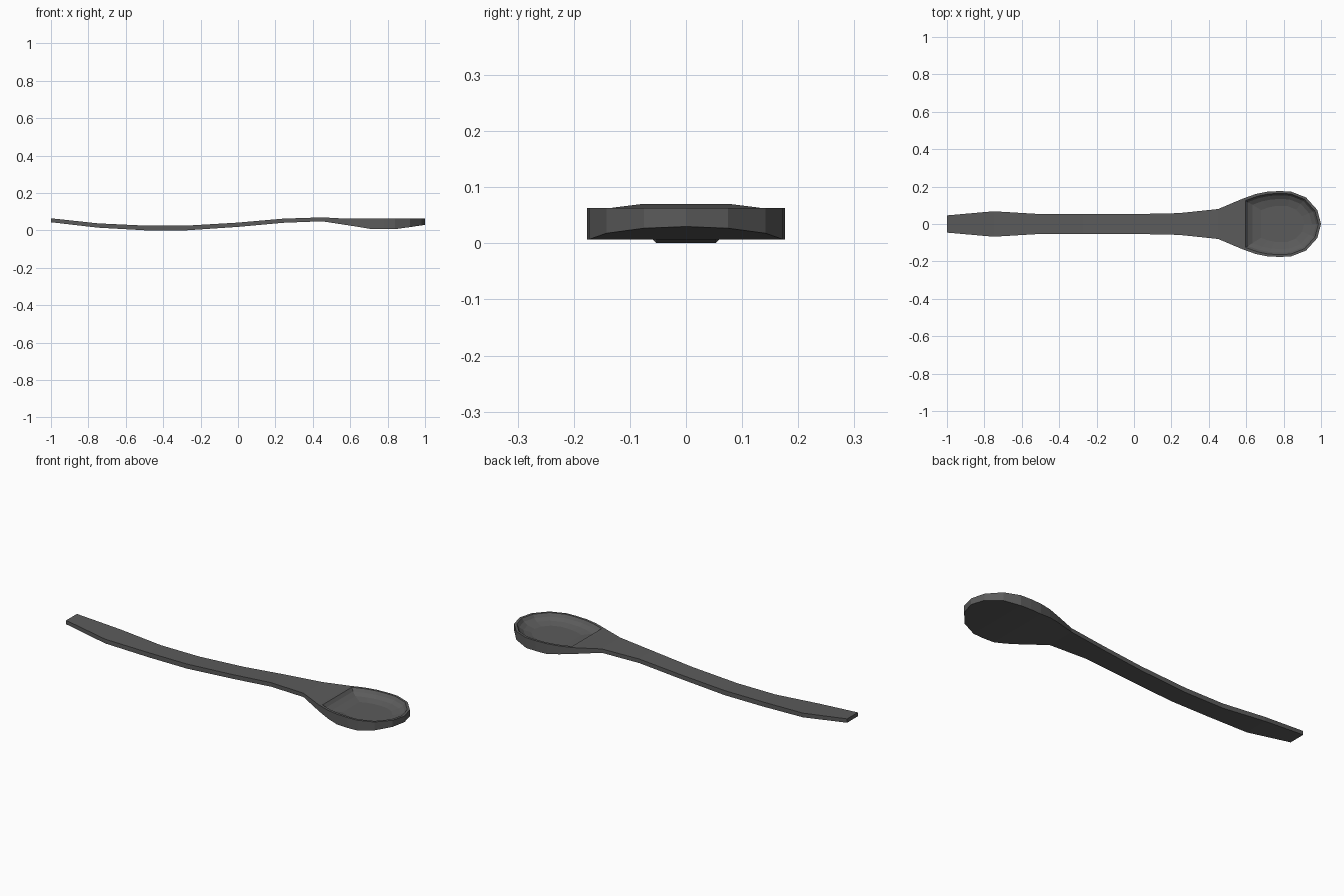
import bpy, bmesh

if "Cube" in bpy.data.objects:
    bpy.data.objects.remove(bpy.data.objects["Cube"])

mat = bpy.data.materials.new("dark grey")
mat.diffuse_color = (0.105, 0.105, 0.105, 1)
mat.use_nodes = True
mat.node_tree.nodes["Principled BSDF"].inputs["Base Color"].default_value = mat.diffuse_color

# stations: x, half width, top z, bottom z
handle = [(-1, .046, .065, .044), (-.75, .068, .038, .015), (-.5, .053, .026, .001),
          (-.27, .053, .026, .001), (0, .053, .042, .019), (.24, .058, .063, .041),
          (.45, .08, .07, .049), (.58, .135, .063, .029)]
bowl = [(.65, .16, .063, .018), (.715, .173, .063, .007), (.78, .176, .063, .007),
        (.84, .173, .063, .007), (.92, .142, .063, .018), (.98, .075, .063, .027)]
tip = (1, 0, .063, .03)

bm = bmesh.new()


def corners(s):
    x, w, t, b = s
    return [bm.verts.new(p) for p in ((x, -w, t), (x, w, t), (x, w, b), (x, -w, b))]


secs = [corners(s) for s in handle + bowl]
n = len(handle)

# skin: top on the handle only, sides and underside everywhere
for i in range(len(secs) - 1):
    a, c = secs[i], secs[i + 1]
    for k in range(4):
        if k == 0 and i >= n - 1:
            continue
        bm.faces.new((a[k], c[k], c[(k + 1) % 4], a[(k + 1) % 4]))
bm.faces.new(secs[0])

# tip of the bowl
tt = bm.verts.new((tip[0], 0, tip[2]))
tb = bm.verts.new((tip[0], 0, tip[3]))
l = secs[-1]
bm.faces.new((l[1], tt, tb, l[2]))
bm.faces.new((l[0], l[3], tb, tt))
bm.faces.new((l[3], l[2], tb))

# hollow of the bowl: shrinking rings from the rim to the floor
ring = [s[0] for s in secs[n - 1:]] + [tt] + [s[1] for s in reversed(secs[n - 1:])]
rim = [v.co.copy() for v in ring]
cx = .8
for f, z in ((.93, .063), (.87, .047), (.76, .034), (.55, .025)):
    new = [bm.verts.new((cx + (p.x - cx) * f, p.y * f, z)) for p in rim]
    for i in range(len(ring)):
        j = (i + 1) % len(ring)
        bm.faces.new((ring[i], ring[j], new[j], new[i]))
    ring = new
bm.faces.new(ring)

bmesh.ops.recalc_face_normals(bm, faces=bm.faces)
me = bpy.data.meshes.new("spoon")
bm.to_mesh(me)
bm.free()
me.materials.append(mat)
ob = bpy.data.objects.new("spoon", me)
bpy.context.collection.objects.link(ob)
